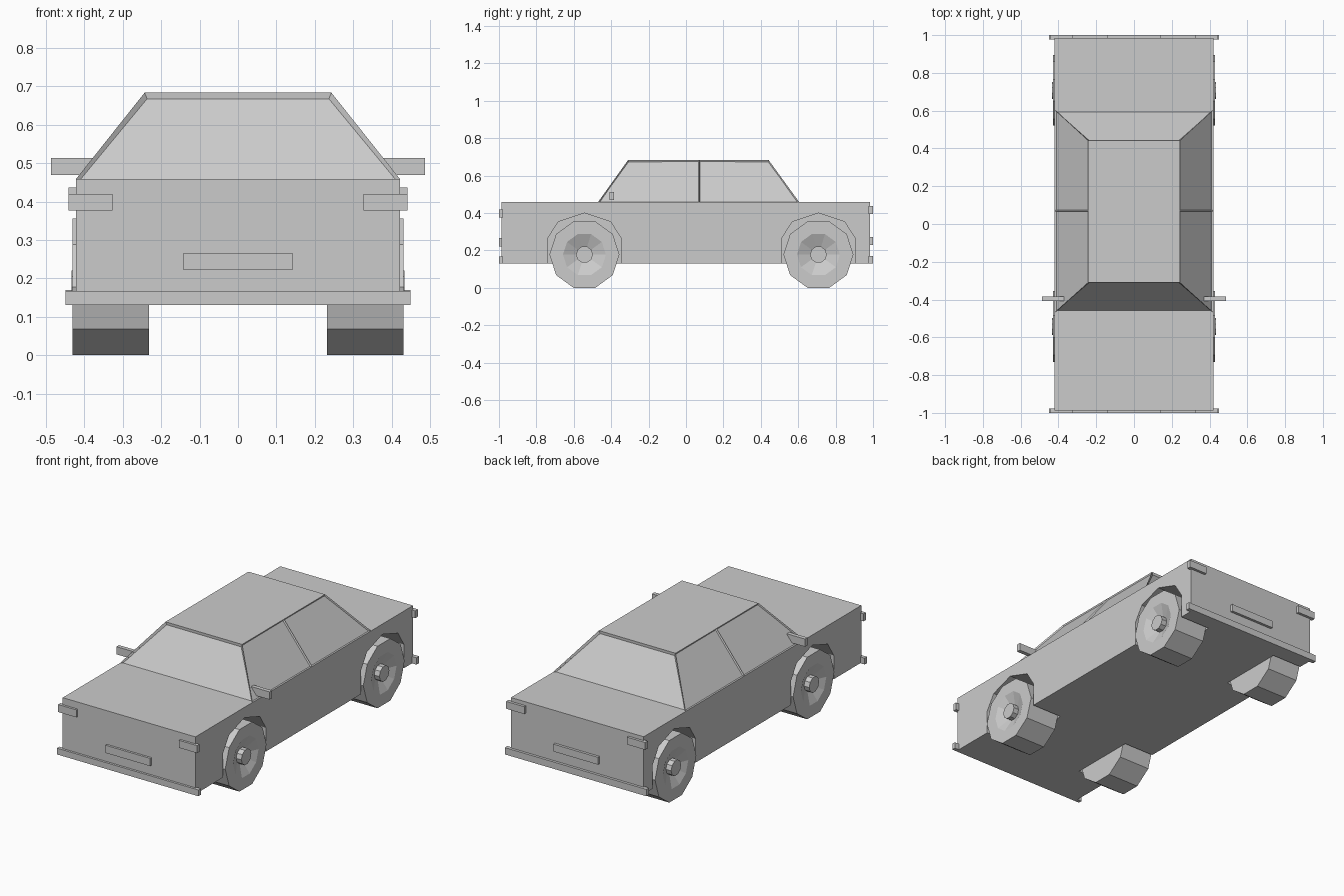
import bpy, bmesh, math

if "Cube" in bpy.data.objects:
    bpy.data.objects.remove(bpy.data.objects["Cube"])

grey = bpy.data.materials.new("light grey")
grey.diffuse_color = (0.6, 0.6, 0.6, 1)
grey.use_nodes = True
grey.node_tree.nodes["Principled BSDF"].inputs["Base Color"].default_value = grey.diffuse_color


def add(name, bm):
    bmesh.ops.recalc_face_normals(bm, faces=bm.faces)
    me = bpy.data.meshes.new(name)
    bm.to_mesh(me)
    bm.free()
    me.materials.append(grey)
    ob = bpy.data.objects.new(name, me)
    bpy.context.collection.objects.link(ob)
    return ob


def loft(name, rings):
    """Skin consecutive rings of points and cap both ends."""
    bm = bmesh.new()
    vs = [[bm.verts.new(p) for p in r] for r in rings]
    n = len(vs[0])
    for a, b in zip(vs, vs[1:]):
        for i in range(n):
            j = (i + 1) % n
            bm.faces.new((a[i], a[j], b[j], b[i]))
    bm.faces.new(vs[0][::-1])
    bm.faces.new(vs[-1])
    return add(name, bm)


def rect(x0, x1, y0, y1, z):
    return [(x0, y0, z), (x1, y0, z), (x1, y1, z), (x0, y1, z)]


def box(name, x, y, z):
    return loft(name, [rect(*x, *y, h) for h in z])


# Body with wheel arches cut out
body = box("body", (-0.421, 0.421), (-0.987, 0.985), (0.131, 0.459))
arch = [(-0.195, 0.05), (-0.195, 0.267), (-0.14, 0.353), (0, 0.40),
        (0.14, 0.353), (0.195, 0.267), (0.195, 0.05)]
RADIUS, HUB_Z = 0.187, 0.178
# Wheel profile: radius, distance from the car's centre line
profile = [(RADIUS, 0.232), (RADIUS, 0.43), (0.115, 0.43),
           (0.045, 0.40), (0.045, 0.433)]
for end, wy in (("front", -0.543), ("rear", 0.708)):
    for side, s in (("left", -1), ("right", 1)):
        cutter = loft(f"{end}_{side}_arch_cutter",
                      [[(s * x, wy + y, z) for y, z in arch] for x in (0.23, 0.6)])
        cutter.hide_render = True
        cutter.hide_viewport = True
        mod = body.modifiers.new("arch", 'BOOLEAN')
        mod.operation, mod.object, mod.solver = 'DIFFERENCE', cutter, 'EXACT'
        # Ten-sided wheel with dished rim and hub
        loft(f"{end}_{side}_wheel",
             [[(s * x, wy + r * math.cos(k * math.pi / 5),
                HUB_Z + r * math.sin(k * math.pi / 5)) for k in range(10)]
              for r, x in profile])

# Cabin with recessed windows
cabin = loft("cabin", [rect(-0.421, 0.421, -0.47, 0.605, 0.459),
                       rect(-0.243, 0.243, -0.31, 0.442, 0.683)])
bm = bmesh.new()
bm.from_mesh(cabin.data)
bmesh.ops.bisect_plane(bm, geom=bm.verts[:] + bm.edges[:] + bm.faces[:],
                       plane_co=(0, 0.07, 0), plane_no=(0, 1, 0))
bm.normal_update()
sides = [f for f in bm.faces if abs(f.normal.x) > 0.3]
screens = [f for f in bm.faces if abs(f.normal.y) > 0.3]
bmesh.ops.inset_individual(bm, faces=sides, thickness=0.006, depth=-0.008)
bmesh.ops.inset_individual(bm, faces=screens, thickness=0.014, depth=-0.01)
bm.to_mesh(cabin.data)
bm.free()

# Bumpers, plates and lamps at both ends
for end, y, bump, plate, lamp in (
        ("front", (-1.0, -0.978), (0.131, 0.167), (0.222, 0.266), (0.376, 0.419)),
        ("rear", (0.976, 1.0), (0.131, 0.170), (0.230, 0.272), (0.395, 0.437))):
    box(f"{end}_bumper", (-0.449, 0.449), y, bump)
    box(f"{end}_plate", (-0.142, 0.142), y, plate)
    for side, s in (("left", -1), ("right", 1)):
        box(f"{end}_{side}_lamp", sorted((s * 0.326, s * 0.441)), y, lamp)

# Door mirrors
for side, s in (("left", -1), ("right", 1)):
    box(f"{side}_mirror", sorted((s * 0.37, s * 0.486)), (-0.408, -0.385), (0.469, 0.513))
